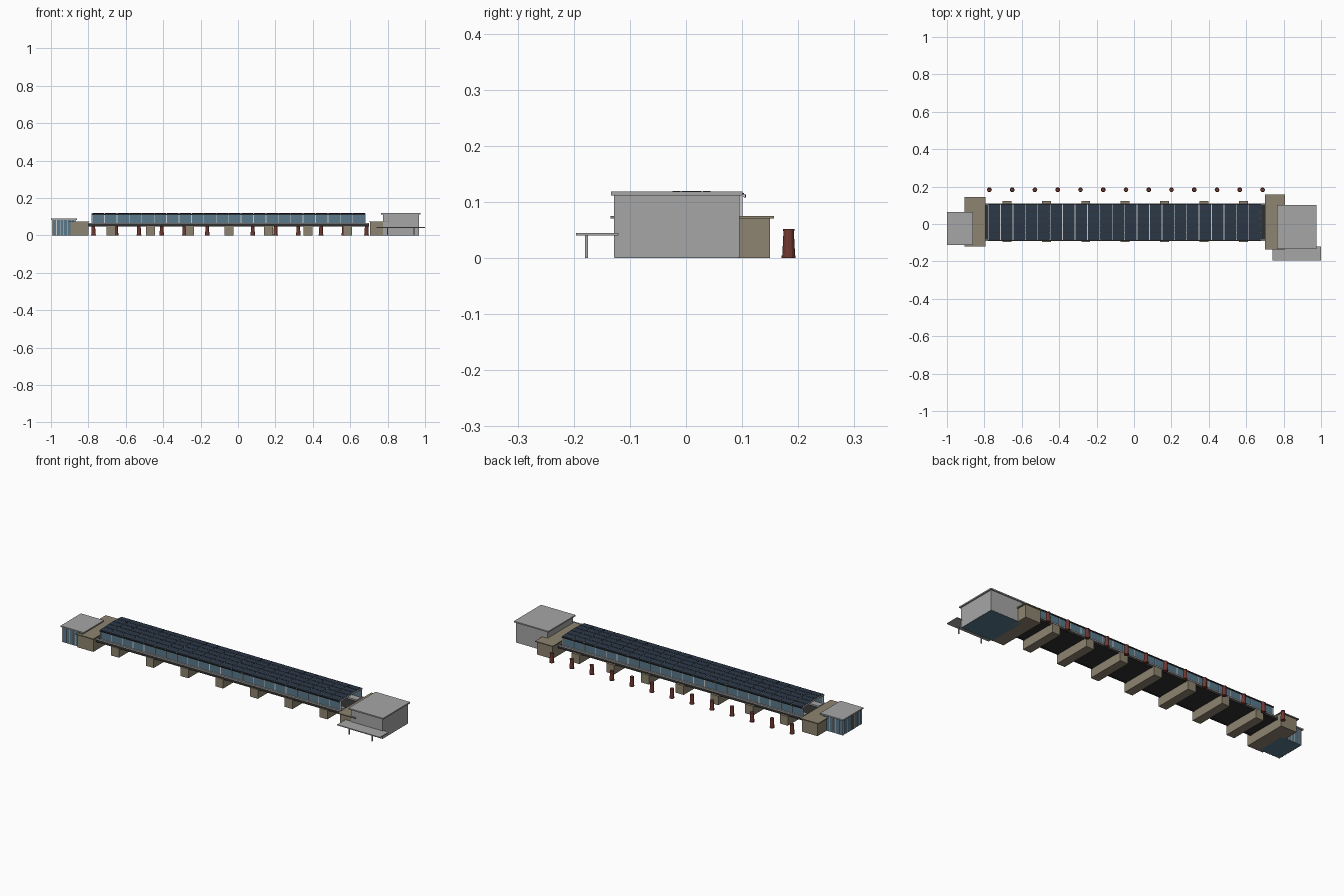
import bpy, bmesh, math

if "Cube" in bpy.data.objects:
    bpy.data.objects.remove(bpy.data.objects["Cube"])


def material(name, rgb):
    m = bpy.data.materials.new(name)
    m.diffuse_color = (*rgb, 1)
    m.use_nodes = True
    m.node_tree.nodes["Principled BSDF"].inputs["Base Color"].default_value = m.diffuse_color
    return m


STONE = material("sandstone", (0.27, 0.23, 0.16))
GLASS = material("glass", (0.10, 0.19, 0.26))
PANEL = material("solar_panel", (0.025, 0.04, 0.065))
DARK = material("dark_steel", (0.03, 0.03, 0.03))
RED = material("red_iron", (0.16, 0.04, 0.03))
WHITE = material("pale_steel", (0.6, 0.62, 0.62))
GREY = material("concrete", (0.38, 0.38, 0.38))


def boxes(name, specs, mat):
    """One object from boxes given as (x0, x1, y0, y1, z0, z1)."""
    bm = bmesh.new()
    for x0, x1, y0, y1, z0, z1 in specs:
        v = bmesh.ops.create_cube(bm, size=1)["verts"]
        bmesh.ops.scale(bm, vec=(x1 - x0, y1 - y0, z1 - z0), verts=v)
        bmesh.ops.translate(bm, vec=((x0 + x1) / 2, (y0 + y1) / 2, (z0 + z1) / 2), verts=v)
    return finish(name, bm, mat)


def finish(name, bm, mat):
    me = bpy.data.meshes.new(name)
    bm.to_mesh(me)
    bm.free()
    me.materials.append(mat)
    ob = bpy.data.objects.new(name, me)
    bpy.context.collection.objects.link(ob)
    return ob


YC = 0.01            # centre line of the bridge
X0, X1 = -0.78, 0.68  # ends of the station roof
BAYS = 22
STEP = (X1 - X0) / BAYS


def arch(y):
    """Height of the shallow roof curve."""
    return 0.1185 - 0.004 * ((y - YC) / 0.095) ** 2


def strip(bm, xa, xb, ya, yb, thick, drop=0):
    """Slab following the roof slope between ya and yb."""
    rows = [(ya, arch(ya) - drop), (yb, arch(yb) - drop)]
    ring = [(ya, rows[0][1] - thick), (yb, rows[1][1] - thick), (yb, rows[1][1]), (ya, rows[0][1])]
    a = [bm.verts.new((xa, y, z)) for y, z in ring]
    b = [bm.verts.new((xb, y, z)) for y, z in ring]
    bm.faces.new(a[::-1])
    bm.faces.new(b)
    for i in range(4):
        j = (i + 1) % 4
        bm.faces.new((a[i], a[j], b[j], b[i]))


# bridge deck, girders and platforms
boxes("deck", [(-0.80, 0.70, -0.08, 0.10, 0.048, 0.058)], DARK)
boxes("edge_girders", [(-0.80, 0.70, -0.09, -0.08, 0.046, 0.06),
                       (-0.80, 0.70, 0.10, 0.11, 0.046, 0.06)], DARK)
boxes("parapets", [(-0.80, 0.70, -0.09, -0.083, 0.06, 0.066),
                   (-0.80, 0.70, 0.103, 0.11, 0.06, 0.066)], GREY)
boxes("platforms", [(X0, X1, -0.08, -0.04, 0.058, 0.066),
                    (X0, X1, 0.06, 0.10, 0.058, 0.066)], GREY)

# river piers
boxes("piers", [(x - 0.024, x + 0.024, -0.096, 0.122, 0, 0.05)
                for x in (-0.68 + 0.211 * i for i in range(7))], STONE)

# glazed side walls with mullions
boxes("side_glazing", [(X0, X1, y - 0.0015, y + 0.0015, 0.066, 0.112)
                       for y in (-0.078, 0.098)], GLASS)
boxes("mullions", [(X0 + i * STEP - 0.002, X0 + i * STEP + 0.002, y - 0.003, y + 0.003, 0.06, 0.113)
                   for i in range(BAYS + 1) for y in (-0.078, 0.098)], WHITE)

# roof ribs, long beams and solar panels
edges = [YC + 0.095 * f for f in (-1, -0.6, -0.2, 0.2, 0.6, 1)]
ribs, panels = bmesh.new(), bmesh.new()
for i in range(BAYS + 1):
    x = X0 + i * STEP
    for ya, yb in zip(edges, edges[1:]):
        strip(ribs, x - 0.0025, x + 0.0025, ya, yb, 0.005, 0.001)
        if i < BAYS:
            strip(panels, x + 0.002, x + STEP - 0.002, ya + 0.0012, yb - 0.0012, 0.002, -0.001)
finish("roof_ribs", ribs, WHITE)
finish("solar_panels", panels, PANEL)
boxes("roof_beams", [(X0, X1, y - 0.002, y + 0.002, arch(y) - 0.007, arch(y) - 0.0015)
                     for y in edges], DARK)

# stone abutments with overhanging caps
boxes("abutments", [(-0.895, -0.80, -0.113, 0.138, 0, 0.07),
                    (0.707, 0.80, -0.125, 0.15, 0, 0.07)], STONE)
boxes("abutment_caps", [(-0.905, -0.795, -0.12, 0.145, 0.07, 0.075),
                        (0.70, 0.807, -0.135, 0.157, 0.07, 0.075)], STONE)

# north entrance: glazed box with fins
boxes("west_hall", [(-0.993, -0.87, -0.105, 0.058, 0, 0.083)], GLASS)
fins = [(x - 0.0015, x + 0.0015, y - 0.002, y + 0.002, 0, 0.083)
        for x in (-0.99 + 0.0195 * i for i in range(7)) for y in (-0.105, 0.058)]
fins += [(-0.995, -0.991, y - 0.0015, y + 0.0015, 0, 0.083)
         for y in (-0.103 + 0.0199 * i for i in range(9))]
boxes("west_hall_fins", fins, WHITE)
boxes("west_hall_roof", [(-1.0, -0.86, -0.112, 0.065, 0.083, 0.09)], GREY)

# south entrance: concrete hall, glazed base, canopy on posts
boxes("east_hall", [(0.775, 0.968, -0.128, 0.095, 0.001, 0.111)], GREY)
boxes("east_hall_floor", [(0.776, 0.967, -0.127, 0.094, 0, 0.002)], GLASS)
boxes("east_hall_roof", [(0.765, 0.975, -0.134, 0.101, 0.111, 0.118)], GREY)
boxes("canopy", [(0.74, 1.0, -0.196, -0.12, 0.04, 0.0445)], GREY)
boxes("canopy_posts", [(x - 0.0025, x + 0.0025, -0.18, -0.175, 0, 0.04)
                       for x in (0.80, 0.94)], GREY)

# row of old red columns beside the bridge
bm = bmesh.new()
for i in range(13):
    x = -0.773 + 0.1217 * i
    for r1, r2, z0, z1 in ((0.0125, 0.0125, 0, 0.004), (0.0115, 0.0092, 0.004, 0.048),
                           (0.0105, 0.0105, 0.048, 0.052)):
        v = bmesh.ops.create_cone(bm, cap_ends=True, segments=12, radius1=r1, radius2=r2,
                                  depth=z1 - z0)["verts"]
        bmesh.ops.translate(bm, vec=(x, 0.183, (z0 + z1) / 2), verts=v)
finish("red_columns", bm, RED)
